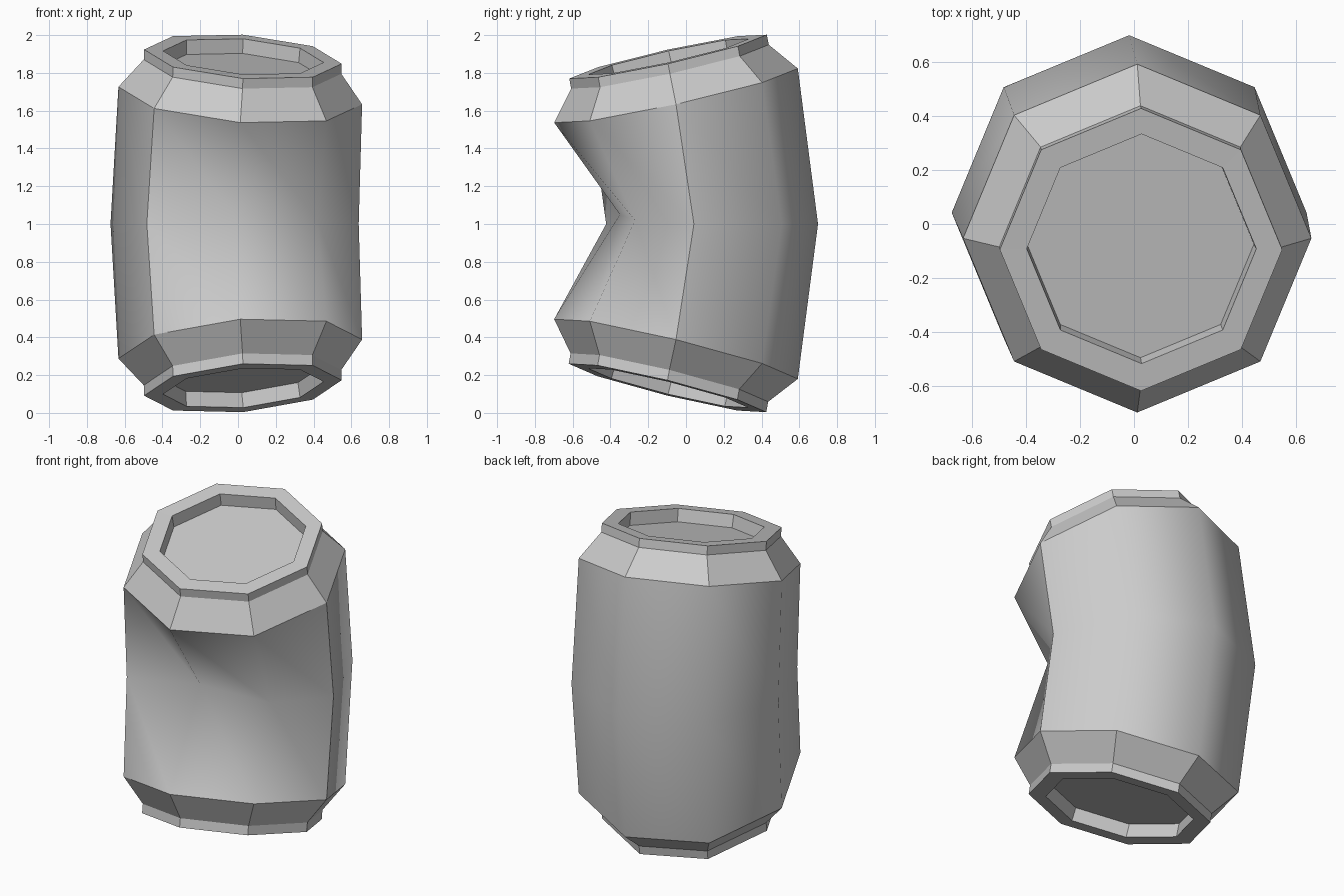
import bpy, bmesh, math
from mathutils import Vector

if "Cube" in bpy.data.objects:
    bpy.data.objects.remove(bpy.data.objects["Cube"])

N = 8


def ring(bm, cx, cy, cz, r, sx, sy):
    """Octagon whose plane is tilted by the slopes sx and sy."""
    verts = []
    for k in range(N):
        a = math.tau * k / N
        dx, dy = r * math.cos(a), r * math.sin(a)
        verts.append(bm.verts.new((cx + dx, cy + dy, cz + sx * dx + sy * dy)))
    return verts


def bridge(bm, low, high):
    return [bm.faces.new((low[k], low[(k + 1) % N], high[(k + 1) % N], high[k]))
            for k in range(N)]


bm = bmesh.new()
bot = (0.078, -0.245)
top = (-0.072, 0.222)

# Tilted end rings: recessed floor, rim inside, rim outside, neck, shoulder
bottom = [ring(bm, *c, *bot) for c in (
    (0.02, -0.075, 0.21, 0.42), (0.028, -0.095, 0.132, 0.425),
    (0.026, -0.098, 0.132, 0.523), (0.024, -0.088, 0.187, 0.523),
    (0.012, -0.053, 0.338, 0.645))]
upper = [ring(bm, *c, *top) for c in (
    (0.012, -0.053, 1.68, 0.645), (0.024, -0.085, 1.833, 0.523),
    (0.026, -0.095, 1.886, 0.523), (0.028, -0.092, 1.886, 0.425),
    (0.024, -0.075, 1.81, 0.42))]

# Waist ring with the dent pushed into the front
mid = ring(bm, -0.018, 0.042, 1.0, 0.657, 0, 0)
mid[6].co = Vector((-0.02, -0.35, 1.05))
mid[7].co = Vector((0.42, -0.27, 1.02))

for stack in (bottom, upper):
    for a, b in zip(stack, stack[1:]):
        bridge(bm, a, b)
bm.faces.new(list(reversed(bottom[0])))
bm.faces.new(upper[-1])

# Creased wall, split into triangles that meet at the waist
wall = []
low, high = bottom[-1], upper[0]
for k in range(N):
    j = (k + 1) % N
    for tri in ((low[k], low[j], mid[k]), (low[j], mid[j], mid[k]),
                (mid[k], mid[j], high[k]), (mid[j], high[j], high[k])):
        wall.append(bm.faces.new(tri))

# Smooth wall with hard shoulders and two hard vertical edges
for f in wall:
    f.smooth = True
for r in (low, high):
    for k in range(N):
        bm.edges.get((r[k], r[(k + 1) % N])).smooth = False
for k in (0, 5):
    bm.edges.get((low[k], mid[k])).smooth = False
    bm.edges.get((mid[k], high[k])).smooth = False

bmesh.ops.recalc_face_normals(bm, faces=bm.faces)
mesh = bpy.data.meshes.new("crushed_can")
bm.to_mesh(mesh)
bm.free()
bpy.context.collection.objects.link(bpy.data.objects.new("crushed_can", mesh))
